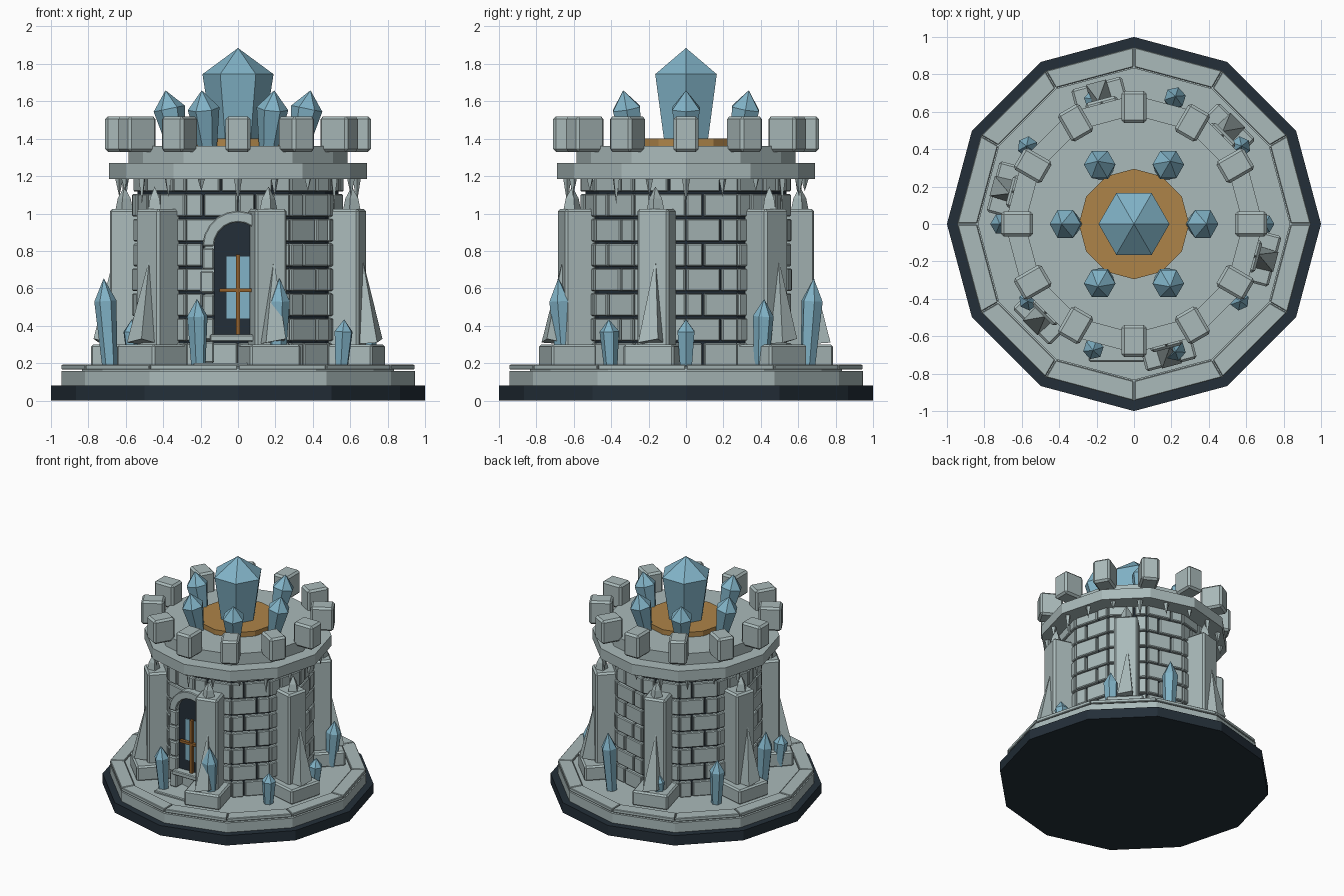
import bpy, bmesh, random
from math import sin, cos, pi, radians
from mathutils import Matrix, Vector

random.seed(4)
if "Cube" in bpy.data.objects:
    bpy.data.objects.remove(bpy.data.objects["Cube"])


def material(name, rgb):
    m = bpy.data.materials.new(name)
    m.use_nodes = True
    m.diffuse_color = (*rgb, 1)
    m.node_tree.nodes["Principled BSDF"].inputs["Base Color"].default_value = (*rgb, 1)
    return m


STONE = material("pale stone", (0.40, 0.49, 0.49))
DARK = material("dark slate", (0.017, 0.028, 0.04))
CRYSTAL = material("blue crystal", (0.22, 0.45, 0.57))
BRONZE = material("bronze disc", (0.42, 0.23, 0.065))
WOOD = material("brown bars", (0.29, 0.12, 0.025))


def finish(name, bm, mat, bevel=0):
    bmesh.ops.recalc_face_normals(bm, faces=bm.faces)
    me = bpy.data.meshes.new(name)
    bm.to_mesh(me)
    bm.free()
    me.materials.append(mat)
    ob = bpy.data.objects.new(name, me)
    bpy.context.collection.objects.link(ob)
    if bevel:
        mod = ob.modifiers.new("chamfer", "BEVEL")
        mod.width, mod.segments = bevel, 1
    return ob


def turn(deg):
    """Frame whose local x points outward at the given angle."""
    return Matrix.Rotation(radians(deg), 4, "Z")


def box(bm, lo, hi, frame=Matrix()):
    lo, hi = Vector(lo), Vector(hi)
    m = frame @ Matrix.Translation((lo + hi) / 2) @ Matrix.Diagonal((*(hi - lo), 1))
    bmesh.ops.create_cube(bm, size=1, matrix=m)


def lathe(bm, profile, sides, frame=Matrix()):
    """Stack of polygon rings (radius, z); radius 0 makes a point."""
    rings = []
    for r, z in profile:
        count = sides if r else 1
        rings.append([bm.verts.new(frame @ Vector((r * cos(2 * pi * i / sides), r * sin(2 * pi * i / sides), z)))
                      for i in range(count)])
    for a, b in zip(rings, rings[1:]):
        for i in range(sides):
            j = (i + 1) % sides
            quad = [a[i % len(a)], a[j % len(a)], b[j % len(b)], b[i % len(b)]]
            bm.faces.new(list(dict.fromkeys(quad)))
    for ring in (rings[0], rings[-1]):
        if len(ring) > 2:
            bm.faces.new(ring)


def prism(bm, outline, y0, y1):
    """Extrude an (x, z) outline from y0 to y1."""
    a = [bm.verts.new((x, y0, z)) for x, z in outline]
    b = [bm.verts.new((x, y1, z)) for x, z in outline]
    bm.faces.new(a)
    bm.faces.new(b)
    for i in range(len(a)):
        j = (i + 1) % len(a)
        bm.faces.new((a[i], a[j], b[j], b[i]))


def solid(name, profile, sides, mat, bevel=0):
    bm = bmesh.new()
    lathe(bm, profile, sides)
    return finish(name, bm, mat, bevel)


# Stepped base, wall core and crown
solid("dark_base", [(1, 0), (1, 0.08)], 12, DARK)
solid("stone_base", [(0.945, 0.08), (0.945, 0.157)], 12, STONE)
solid("inner_floor", [(0.835, 0.15), (0.835, 0.184)], 12, STONE)
solid("wall_core", [(0.538, 0.15), (0.538, 1.2)], 12, DARK)
solid("crown_ledge", [(0.69, 1.185), (0.69, 1.27)], 12, STONE)
solid("crown_floor", [(0.585, 1.26), (0.585, 1.36)], 12, STONE)
solid("bronze_disc", [(0.295, 1.35), (0.295, 1.40)], 12, BRONZE)

# Rim paving: one wedge slab per side, with open joints
bm = bmesh.new()
for k in range(12):
    corners = []
    for r, side in ((0.84, -1), (0.945, -1), (0.945, 1), (0.84, 1)):
        corners.append((r * cos(pi / 12), side * (r * sin(pi / 12) - 0.003)))
    rings = [[bm.verts.new(turn(30 * k + 15) @ Vector((x, y, z))) for x, y in corners]
             for z in (0.165, 0.192)]
    bm.faces.new(rings[0])
    bm.faces.new(rings[1])
    for i in range(4):
        j = (i + 1) % 4
        bm.faces.new((rings[0][i], rings[0][j], rings[1][j], rings[1][i]))
finish("rim_slabs", bm, STONE, 0.004)

# Staggered bricks on each of the twelve wall faces
bm = bmesh.new()
half, pitch, gap = 0.146, 0.133, 0.006
for side in range(12):
    for row in range(8):
        split = half / 3 * (1 if row % 2 else -1)
        z = 0.18 + row * pitch
        top = min(z + pitch - gap, 1.2)
        for a, b in ((-half, split), (split, half)):
            out = 0.546 + random.uniform(-0.004, 0.004)
            box(bm, (0.5, a + gap, z + gap), (out, b - gap, top), turn(30 * side + 15))
finish("wall_bricks", bm, STONE, 0.006)

# Buttresses: plinth, pillar, sloping fin and pinnacle
plinths, pillars, fins = bmesh.new(), bmesh.new(), bmesh.new()
for k in range(6):
    f = turn(45 + 60 * k)
    box(plinths, (0.53, -0.14, 0.18), (0.78, 0.14, 0.30), f)
    box(pillars, (0.52, -0.088, 0.18), (0.69, 0.088, 1.025), f)
    base = [fins.verts.new(f @ Vector(p)) for p in
            ((0.64, -0.06, 0.3), (0.785, -0.055, 0.31), (0.785, 0.055, 0.33), (0.64, 0.06, 0.3))]
    tip = fins.verts.new(f @ Vector((0.685, 0.015, 0.76)))
    fins.faces.new(base)
    for i in range(4):
        fins.faces.new((base[i], base[(i + 1) % 4], tip))
    lathe(fins, [(0.05, 1.01), (0.036, 1.08), (0, 1.145)], 4, f @ Matrix.Translation((0.63, 0, 0)))
finish("buttress_plinths", plinths, STONE, 0.012)
finish("buttress_pillars", pillars, STONE, 0.014)
finish("buttress_fins", fins, STONE)

# Battlements and hanging spikes
bm = bmesh.new()
for k in range(12):
    box(bm, (0.54, -0.067, 1.33), (0.71, 0.067, 1.52), turn(30 * k))
finish("merlons", bm, STONE, 0.015)
bm = bmesh.new()
for k in range(20):
    tip = (1.05, 1.09, 1.12)[k % 3]
    lathe(bm, [(0, tip), (0.022, 1.19)], 4, turn(18 * k) @ Matrix.Translation((0.635, 0, 0)))
finish("hanging_spikes", bm, STONE)

# Crystals on the roof
solid("great_crystal", [(0.135, 1.39), (0.19, 1.745), (0, 1.885)], 6, CRYSTAL)
bm = bmesh.new()
for k in range(6):
    f = turn(60 * k) @ Matrix.Translation((0.325, 0, 1.35)) @ Matrix.Rotation(0.2, 4, "Y")
    lathe(bm, [(0.05, 0), (0.085, 0.215), (0, 0.315)], 6, f)
finish("roof_crystals", bm, CRYSTAL)

# Crystals around the foot, in three repeating heights
bm = bmesh.new()
for k in range(10):
    h = (0.25, 0.36, 0.47)[k % 3]
    r = 0.045 + 0.03 * h
    f = turn(36 * k) @ Matrix.Translation((0.685, 0, 0.185)) @ Matrix.Rotation(0.07, 4, "Y")
    lathe(bm, [(r * 0.7, 0), (r, h * 0.74), (0, h)], 6, f)
finish("foot_crystals", bm, CRYSTAL)


# Arched doorway
def arc(r, z=0.825, n=10):
    return [(r * cos(pi * i / n), z + r * sin(pi * i / n)) for i in range(n + 1)]


bm = bmesh.new()
prism(bm, [(-0.128, 0.33), (0.128, 0.33)] + arc(0.128), -0.575, -0.5)
finish("door_recess", bm, DARK)
bm = bmesh.new()
prism(bm, arc(0.19) + arc(0.128)[::-1], -0.615, -0.5)
finish("door_arch", bm, STONE, 0.006)
bm = bmesh.new()
for side in (-1, 1):
    for i in range(5):
        z = 0.2 + 0.125 * i
        xs = sorted((side * 0.128, side * (0.19 + 0.012 * (i % 2))))
        box(bm, (xs[0], -0.605, z), (xs[1], -0.5, z + 0.117))
finish("door_jambs", bm, STONE, 0.008)
bm = bmesh.new()
box(bm, (-0.15, -0.635, 0.315), (0.15, -0.5, 0.352))
box(bm, (-0.24, -0.735, 0.17), (0.24, -0.5, 0.2))
finish("sill_and_doorstep", bm, STONE, 0.006)
bm = bmesh.new()
box(bm, (-0.062, -0.583, 0.44), (0.062, -0.574, 0.77))
finish("door_pane", bm, CRYSTAL)
bm = bmesh.new()
box(bm, (-0.011, -0.605, 0.352), (0.011, -0.58, 0.78))
box(bm, (-0.1, -0.61, 0.58), (0.1, -0.585, 0.6))
finish("door_bars", bm, WOOD)
